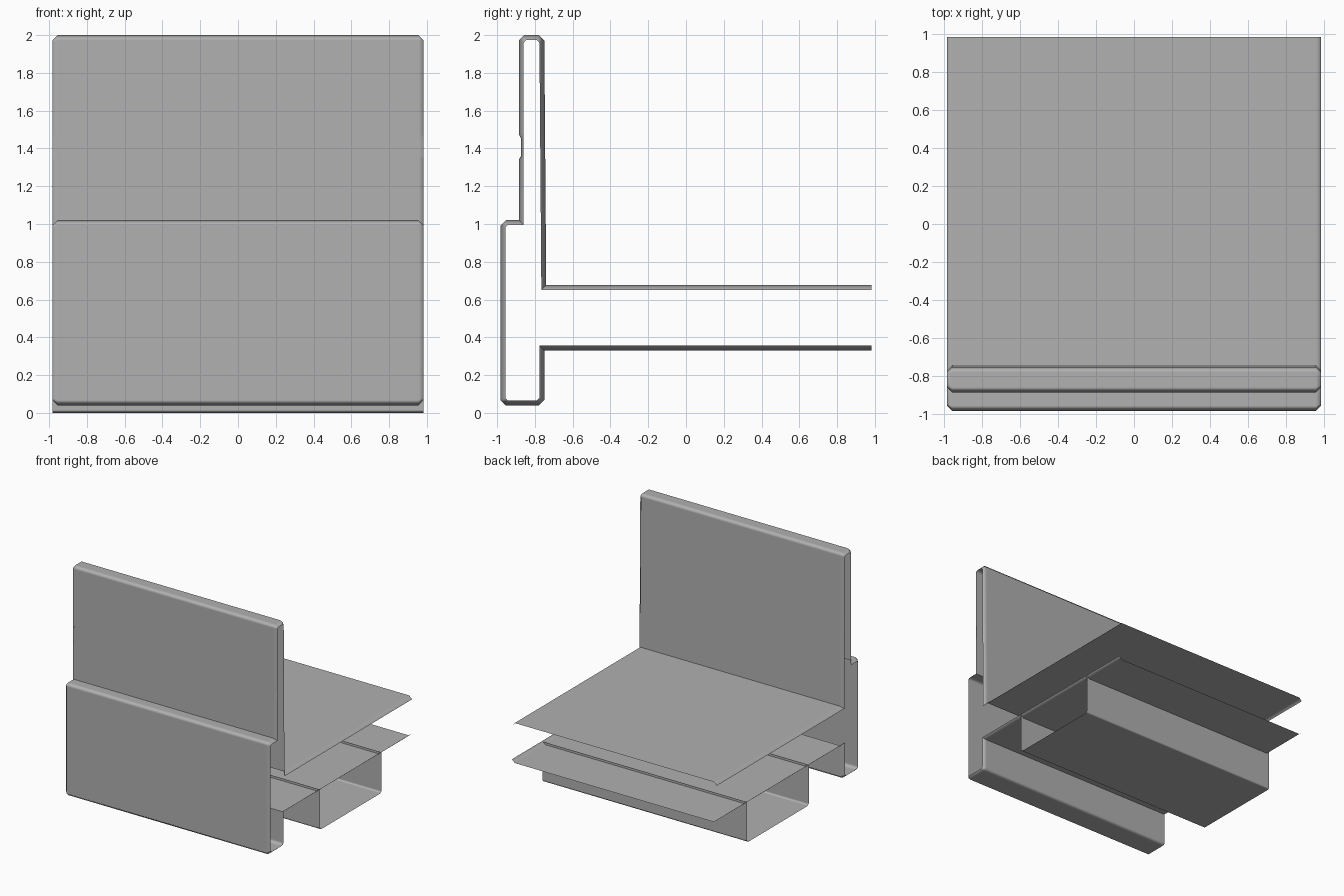
import bpy
from mathutils import Vector

if "Cube" in bpy.data.objects:
    bpy.data.objects.remove(bpy.data.objects["Cube"])

HALF = 0.982   # half width at the open sides
LIP = 0.026    # size of the chamfered side lip

grey = bpy.data.materials.new("dark_grey")
grey.diffuse_color = (0.44, 0.44, 0.44, 1)
grey.use_nodes = True
grey.node_tree.nodes["Principled BSDF"].inputs["Base Color"].default_value = grey.diffuse_color


def sheet(name, sections):
    """Skin a ladder of (x, [(y, z), ...]) sections into an open sheet."""
    n = len(sections[0][1])
    verts = [(x, y, z) for x, pts in sections for y, z in pts]
    faces = []
    for s in range(len(sections) - 1):
        for i in range(n - 1):
            a, b = s * n + i, (s + 1) * n + i
            faces.append((a, a + 1, b + 1, b))
    mesh = bpy.data.meshes.new(name)
    mesh.from_pydata(verts, [], faces)
    mesh.materials.append(grey)
    ob = bpy.data.objects.new(name, mesh)
    bpy.context.collection.objects.link(ob)
    bpy.ops.object.select_all(action='DESELECT')
    ob.select_set(True)
    bpy.context.view_layer.objects.active = ob
    bpy.ops.object.shade_smooth_by_angle(angle=0.87)
    # Keep the big panels flat and let only the chamfers look rounded
    mod = ob.modifiers.new("flat_panels", 'WEIGHTED_NORMAL')
    mod.keep_sharp = True
    mod.weight = 100
    return ob


def inset(pts, d):
    """Mitred offset of an open profile towards its left side."""
    p = [Vector(q) for q in pts]
    dirs = [(b - a).normalized() for a, b in zip(p, p[1:])]
    out = []
    for i, q in enumerate(p):
        n1, n2 = (Vector((-t.y, t.x)) for t in
                  (dirs[max(i - 1, 0)], dirs[min(i, len(dirs) - 1)]))
        m = n1 + n2
        r = q + m * (2 * d / m.length_squared)
        out.append((r.x, r.y))
    return out


# Outer profile (y, z): upper shelf, tall back wall, front box, lower shelf
profile = [
    (0.982, 0.677), (-0.74, 0.677), (-0.75, 1.972), (-0.778, 2.0),
    (-0.857, 2.0), (-0.885, 1.972), (-0.885, 1.475), (-0.874, 1.455),
    (-0.874, 1.36), (-0.885, 1.34), (-0.885, 1.02), (-0.954, 1.02),
    (-0.982, 0.992), (-0.982, 0.068), (-0.954, 0.04), (-0.778, 0.04),
    (-0.75, 0.068), (-0.75, 0.33), (0.982, 0.33)]

# Side lip follows the profile, but stays straight behind the shallow groove
lip = inset(profile, LIP)
for i in range(6, 10):
    lip[i] = (-0.885 + LIP, profile[i][1])

inner = HALF - LIP
sheet("folded_shell", [(-HALF, lip), (-inner, profile),
                       (inner, profile), (HALF, lip)])

# Open-ended channel below the lower shelf, its walls poking slightly through
channel = [(-0.28, 0.35), (-0.28, 0.016), (-0.264, 0.0),
           (0.549, 0.0), (0.565, 0.016), (0.565, 0.35)]
sheet("under_channel", [(-HALF, channel), (HALF, channel)])
